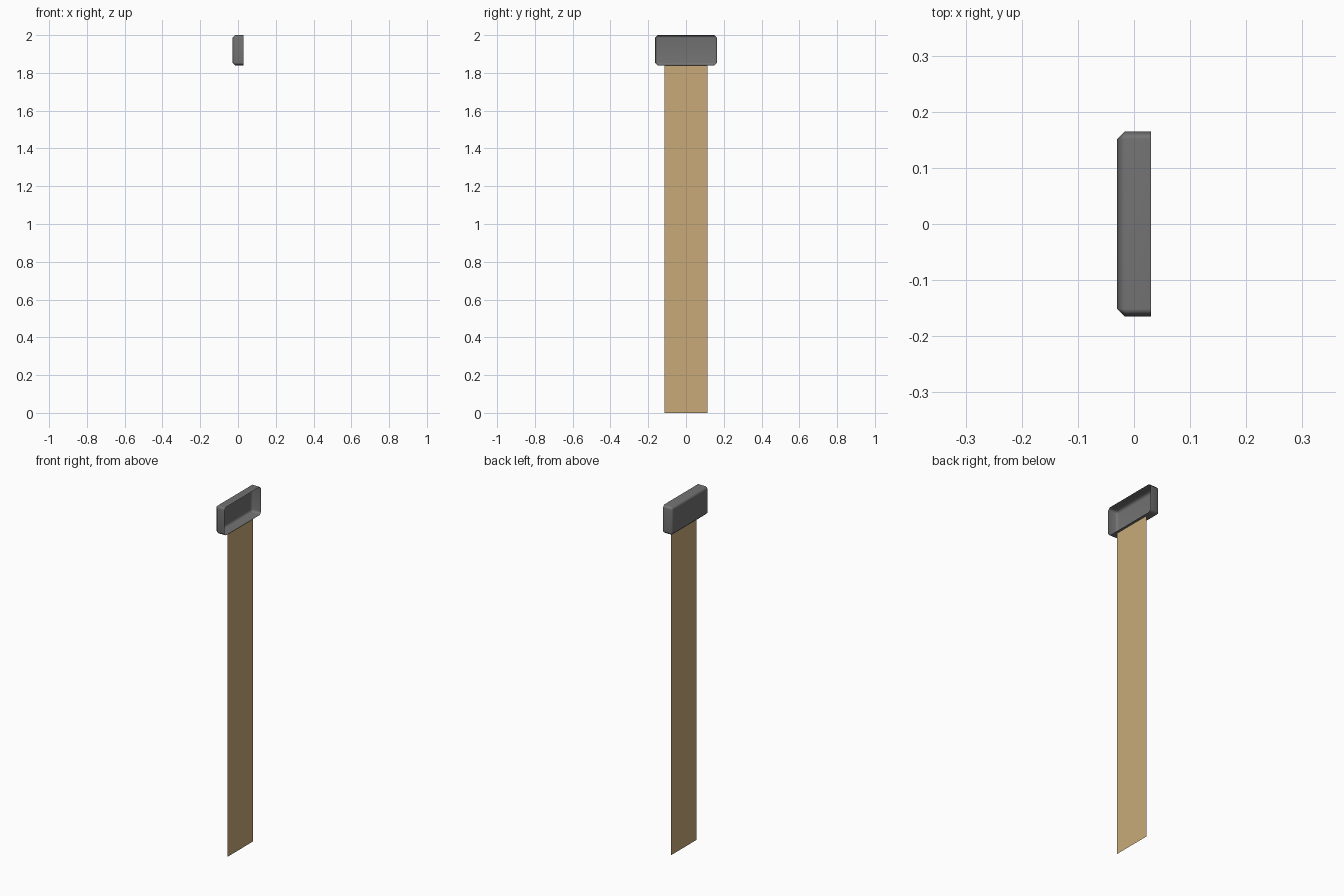
import bpy
import bmesh
from mathutils import Matrix

default = bpy.data.objects.get("Cube")
if default:
    bpy.data.objects.remove(default, do_unlink=True)


def material(name, rgb):
    mat = bpy.data.materials.new(name)
    mat.use_nodes = True
    mat.diffuse_color = (*rgb, 1)
    mat.node_tree.nodes["Principled BSDF"].inputs["Base Color"].default_value = (*rgb, 1)
    return mat


def add_object(name, bm, mat):
    mesh = bpy.data.meshes.new(name)
    bm.to_mesh(mesh)
    bm.free()
    mesh.materials.append(mat)
    obj = bpy.data.objects.new(name, mesh)
    bpy.context.collection.objects.link(obj)
    return obj


grey = material("dark_grey", (0.17, 0.17, 0.17))
tan = material("tan", (0.578, 0.402, 0.188))

# Buckle shell: thin chamfered box, open towards +x
bm = bmesh.new()
bmesh.ops.create_cube(bm, size=1, matrix=Matrix.Translation((0, 0, 1.92))
                      @ Matrix.Diagonal((0.06, 0.33, 0.16, 1)))
open_side = [f for f in bm.faces if f.normal.x > 0.9]
bmesh.ops.delete(bm, geom=open_side, context='FACES')
bmesh.ops.bevel(bm, geom=[e for e in bm.edges if not e.is_boundary],
                offset=0.014, offset_type='OFFSET', segments=1, affect='EDGES')
for face in bm.faces:
    face.smooth = True
shell = add_object("end_cap", bm, grey)
shell.modifiers.new("Weighted normals", 'WEIGHTED_NORMAL')

# Strap: one flat sheet hanging from the cap
bm = bmesh.new()
corners = [(0.015, y, z) for y, z in ((-0.114, 0), (0.114, 0), (0.114, 1.84), (-0.114, 1.84))]
bm.faces.new([bm.verts.new(c) for c in corners])
add_object("strap", bm, tan)
